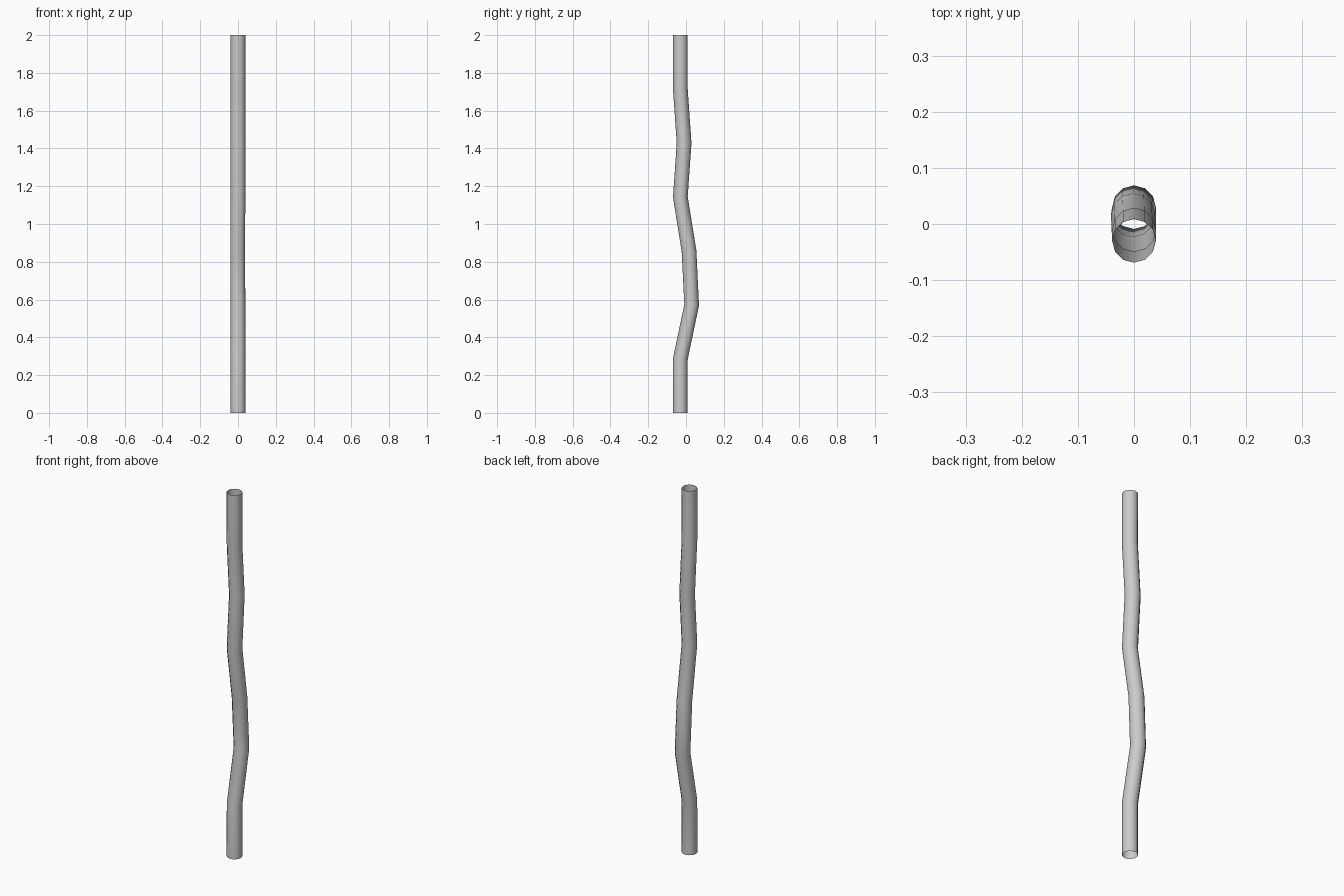
import bpy

if "Cube" in bpy.data.objects:
    bpy.data.objects.remove(bpy.data.objects["Cube"])

# Centre line of the bent pipe: (x, y) at eight evenly spaced heights
bends = [(0, -0.03), (0, -0.03), (0, 0.03), (-0.002, 0.016),
         (0, -0.03), (0, -0.01), (0, -0.03), (0, -0.03)]
step = 2 / (len(bends) - 1)

# Open 12-sided tube swept along the line
curve = bpy.data.curves.new("bent_pipe", 'CURVE')
curve.dimensions = '3D'
curve.fill_mode = 'FULL'
curve.bevel_depth = 0.039
curve.bevel_resolution = 4
curve.use_fill_caps = False
spline = curve.splines.new('POLY')
spline.points.add(len(bends) - 1)
for i, (x, y) in enumerate(bends):
    spline.points[i].co = (x, y, i * step, 1)

pipe = bpy.data.objects.new("bent_pipe", curve)
bpy.context.collection.objects.link(pipe)
bpy.context.view_layer.objects.active = pipe
pipe.select_set(True)
bpy.ops.object.convert(target='MESH')
bpy.ops.object.shade_smooth()
